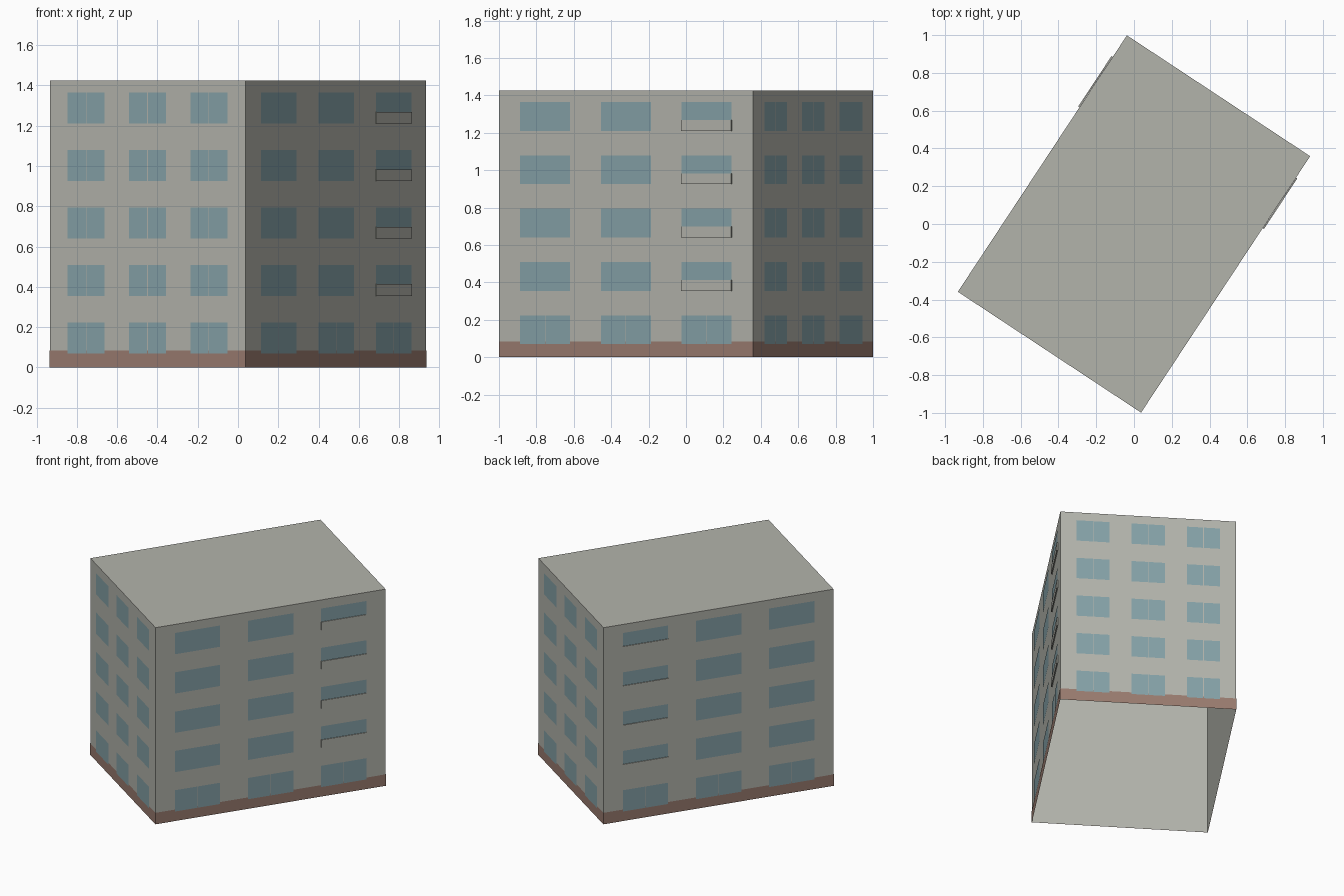
import bpy, bmesh
from math import radians
from mathutils import Matrix, Vector

cube = bpy.data.objects.get("Cube")
if cube:
    bpy.data.objects.remove(cube, do_unlink=True)

YAW = -33.4
HEIGHT = 1.425
HALF_SHORT, HALF_LONG = 0.581, 0.813


def material(name, rgb):
    mat = bpy.data.materials.new(name)
    mat.use_nodes = True
    mat.diffuse_color = (*rgb, 1)
    mat.node_tree.nodes["Principled BSDF"].inputs["Base Color"].default_value = (*rgb, 1)
    return mat


wall_grey = material("wall grey", (0.45, 0.455, 0.41))
window_blue = material("window blue", (0.235, 0.36, 0.39))
base_brown = material("base brown", (0.32, 0.2, 0.16))


def make_object(name, bm, mat):
    mesh = bpy.data.meshes.new(name)
    bm.to_mesh(mesh)
    bm.free()
    mesh.materials.append(mat)
    obj = bpy.data.objects.new(name, mesh)
    bpy.context.collection.objects.link(obj)
    return obj


def panel(bm, angle, dist, u0, u1, z0, z1):
    """Outward-facing rectangle on the wall that faces the given angle."""
    turn = Matrix.Rotation(radians(YAW + angle), 3, "Z")
    corners = ((u0, z0), (u1, z0), (u1, z1), (u0, z1))
    return bm.faces.new([bm.verts.new(turn @ Vector((u, -dist, z))) for u, z in corners])


# Walls and roof: a box shell open at the bottom
bm = bmesh.new()
bmesh.ops.create_cube(bm, size=1)
bmesh.ops.scale(bm, vec=(2 * HALF_SHORT, 2 * HALF_LONG, HEIGHT), verts=bm.verts)
bmesh.ops.translate(bm, vec=(0, 0, HEIGHT / 2), verts=bm.verts)
floor = [f for f in bm.faces if f.normal.z < -0.5]
bmesh.ops.delete(bm, geom=floor, context="FACES_ONLY")
bmesh.ops.rotate(bm, matrix=Matrix.Rotation(radians(YAW), 3, "Z"), verts=bm.verts)
make_object("walls_and_roof", bm, wall_grey)

# Each wall: name, angle, distance, half width, column spacing, window width, balcony column
WALLS = (
    ("front", 0, HALF_LONG, HALF_SHORT, 0.365, 0.22, None),
    ("right", 90, HALF_SHORT, HALF_LONG, 0.517, 0.32, 1),
    ("back", 180, HALF_LONG, HALF_SHORT, 0.365, 0.22, None),
    ("left", 270, HALF_SHORT, HALF_LONG, 0.517, 0.32, -1),
)
GAP = 0.002

for name, angle, dist, half, spacing, width, balcony_col in WALLS:
    # Painted base band
    bm = bmesh.new()
    panel(bm, angle, dist + 0.0015, -half - 0.0015, half + 0.0015, 0, 0.083)
    make_object(name + "_base_band", bm, base_brown)

    panes, balconies = bmesh.new(), bmesh.new()
    for floor_no in range(5):
        z0 = 0.07 + 0.285 * floor_no
        z1 = z0 + 0.154
        for col in (-1, 0, 1):
            u0, u1 = col * spacing - width / 2, col * spacing + width / 2
            mid = col * spacing
            # Windows, split into two panes on short walls and the ground floor
            if balcony_col is None or floor_no == 0:
                panel(panes, angle, dist + 0.003, u0, mid - GAP, z0, z1)
                panel(panes, angle, dist + 0.003, mid + GAP, u1, z0, z1)
            else:
                panel(panes, angle, dist + 0.003, u0, u1, z0, z1)
            # Shallow balcony fronts over the lower part of the window
            if col == balcony_col and floor_no > 0:
                face = panel(balconies, angle, dist + 0.001, u0, u1, z0, z0 + 0.058)
                face.normal_update()
                out = face.normal * 0.007
                grown = bmesh.ops.extrude_face_region(balconies, geom=[face])["geom"]
                verts = [v for v in grown if isinstance(v, bmesh.types.BMVert)]
                bmesh.ops.translate(balconies, vec=out, verts=verts)
    make_object(name + "_windows", panes, window_blue)
    if balcony_col is None:
        balconies.free()
    else:
        bmesh.ops.recalc_face_normals(balconies, faces=balconies.faces)
        make_object(name + "_balconies", balconies, wall_grey)
